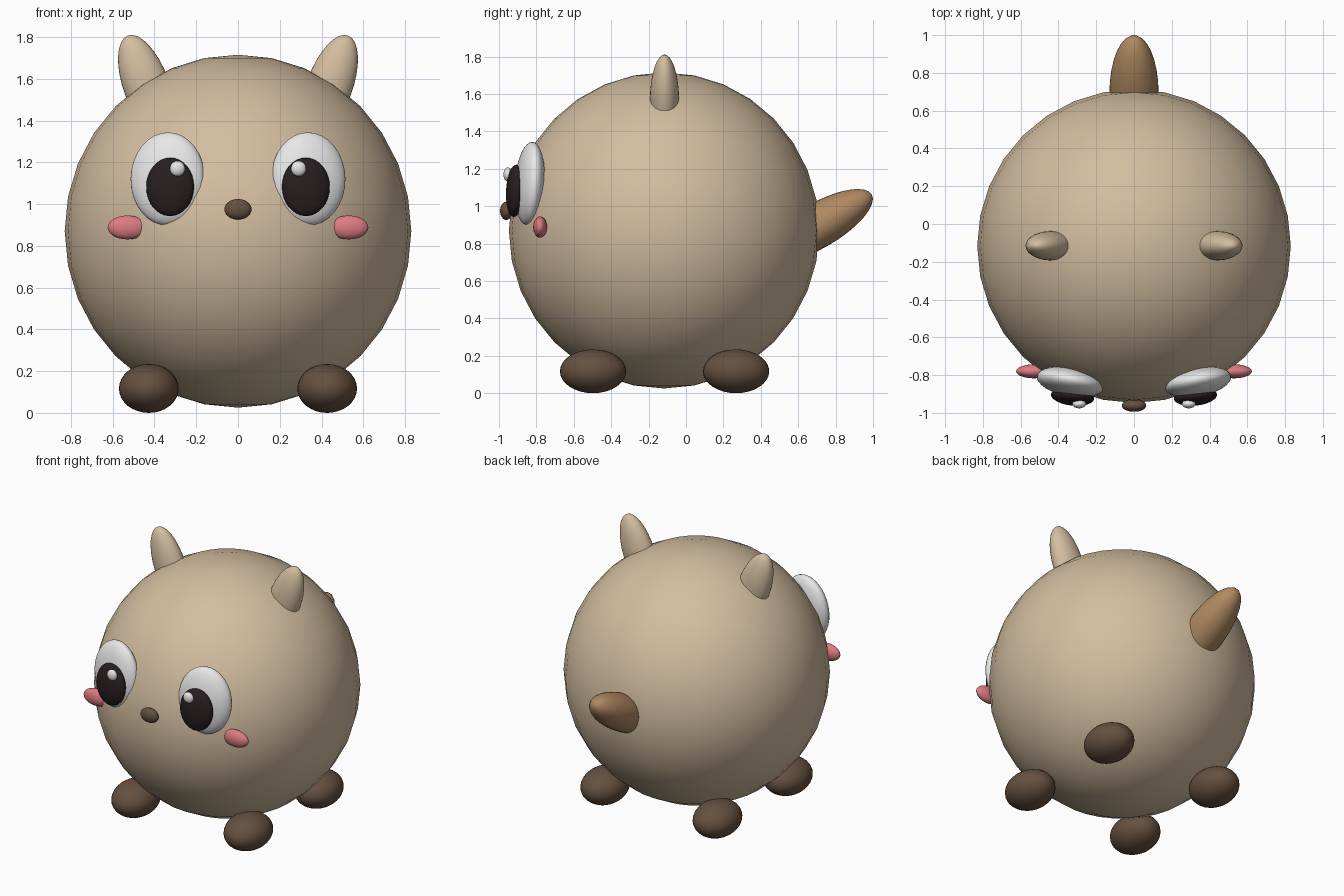
import bpy
from math import radians
from mathutils import Euler

old = bpy.data.objects.get("Cube")
if old:
    bpy.data.objects.remove(old, do_unlink=True)


def make_material(name, rgb):
    mat = bpy.data.materials.new(name)
    mat.use_nodes = True
    color = (*rgb, 1.0)
    mat.diffuse_color = color
    bsdf = next(n for n in mat.node_tree.nodes if n.type == 'BSDF_PRINCIPLED')
    bsdf.inputs["Base Color"].default_value = color
    bsdf.inputs["Roughness"].default_value = 0.7
    return mat


tan = make_material("tan fur", (0.65, 0.51, 0.35))
caramel = make_material("caramel tail", (0.43, 0.25, 0.12))
brown = make_material("dark brown", (0.13, 0.08, 0.05))
black = make_material("pupil black", (0.02, 0.013, 0.014))
white = make_material("eye white", (0.85, 0.85, 0.85))
pink = make_material("cheek pink", (0.72, 0.2, 0.22))


def ellipsoid(name, center, radii, mat, tilt=(0, 0, 0)):
    """Smooth stretched sphere; tilt is in degrees."""
    bpy.ops.mesh.primitive_uv_sphere_add(segments=32, ring_count=16, radius=1)
    obj = bpy.context.object
    obj.name = name
    obj.location = center
    obj.scale = radii
    obj.rotation_euler = Euler([radians(a) for a in tilt])
    obj.data.materials.append(mat)
    bpy.ops.object.shade_smooth()
    return obj


def pair(name, center, radii, mat, tilt=(0, 0, 0)):
    """The same part on the left (+x) and mirrored on the right."""
    x, y, z = center
    rx, ry, rz = tilt
    ellipsoid("left_" + name, center, radii, mat, tilt)
    ellipsoid("right_" + name, (-x, y, z), radii, mat, (rx, -ry, -rz))


# Round body and tail
ellipsoid("body", (0, -0.117, 0.87), (0.83, 0.83, 0.845), tan)
ellipsoid("tail", (0, 0.70, 0.893), (0.13, 0.12, 0.339), caramel, (-60, 0, 0))

# Ears leaning outwards
pair("ear", (0.438, -0.115, 1.563), (0.11, 0.078, 0.26), tan, (0, 20, 0))

# Four feet
for place, y in (("front", -0.497), ("back", 0.268)):
    pair(place + "_foot", (0.427, y, 0.117), (0.143, 0.177, 0.117), brown)

# Face
pair("eye", (0.337, -0.836, 1.121), (0.18, 0.075, 0.223), white, (-4, 0, 10))
pair("pupil", (0.325, -0.914, 1.082), (0.115, 0.047, 0.14), black, (-3, 0, 6))
pair("eye_highlight", (0.29, -0.953, 1.17), (0.036, 0.023, 0.037), white)
pair("cheek", (0.53, -0.78, 0.888), (0.094, 0.037, 0.057), pink)
ellipsoid("nose", (0, -0.961, 0.975), (0.065, 0.033, 0.049), brown)
